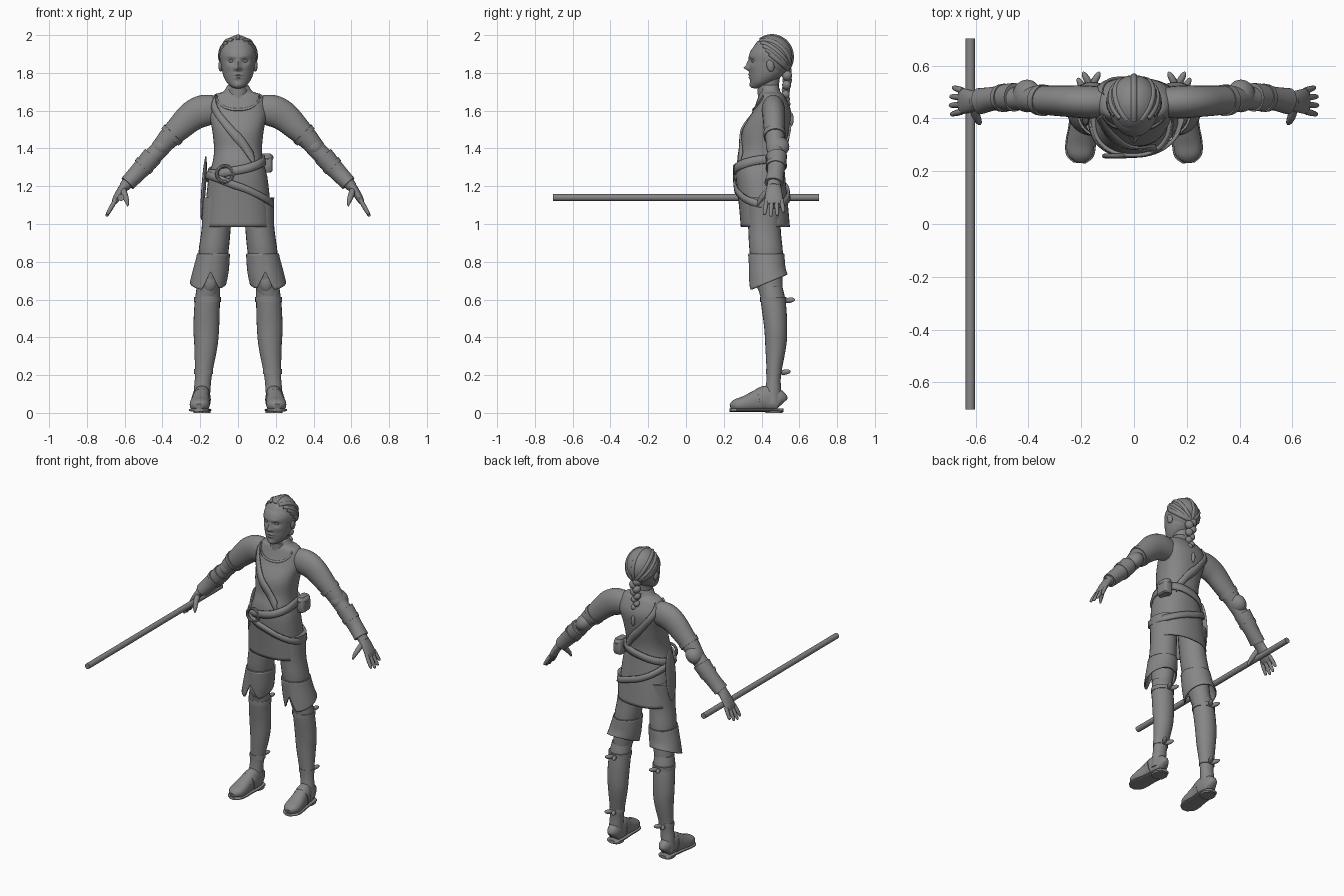
import bpy, bmesh, math
from mathutils import Vector, Matrix, Euler

if "Cube" in bpy.data.objects:
    bpy.data.objects.remove(bpy.data.objects["Cube"], do_unlink=True)

X, Y, Z = Vector((1, 0, 0)), Vector((0, 1, 0)), Vector((0, 0, 1))
GREY = (0.24, 0.24, 0.24, 1)
mat = bpy.data.materials.new("plain grey")
mat.use_nodes = True
mat.diffuse_color = GREY
mat.node_tree.nodes["Principled BSDF"].inputs["Base Color"].default_value = GREY


def finish(name, bm, mirror=False, thick=0, offset=0, angle=40):
    bmesh.ops.recalc_face_normals(bm, faces=bm.faces[:])
    me = bpy.data.meshes.new(name)
    bm.to_mesh(me)
    bm.free()
    me.materials.append(mat)
    me.shade_smooth()
    me.set_sharp_from_angle(angle=math.radians(angle))
    ob = bpy.data.objects.new(name, me)
    bpy.context.collection.objects.link(ob)
    if thick:
        mod = ob.modifiers.new("thickness", "SOLIDIFY")
        mod.thickness, mod.offset = thick, offset
    if mirror:
        ob.modifiers.new("mirror", "MIRROR")
    return ob


def dense(rings, k):
    """Smoothly interpolate a list of (x, y, z, a, b) rings."""
    out = []
    for i in range(len(rings) - 1):
        p = [rings[max(i - 1, 0)], rings[i], rings[i + 1], rings[min(i + 2, len(rings) - 1)]]
        for j in range(k):
            t = j / k
            out.append([0.5 * (2 * b + (c - a) * t + (2 * a - 5 * b + 4 * c - d) * t * t
                               + (3 * b - a - 3 * c + d) * t ** 3) for a, b, c, d in zip(*p)])
    return out + [list(rings[-1])]


def sup(v, p):
    return math.copysign(abs(v) ** (2 / p), v)


def loft(name, rings, ref=Y, n=24, k=4, p=2, caps=True, flat=False, edit=None, **kw):
    rows = dense(rings, k)
    bm = bmesh.new()
    grid = []
    for i, r in enumerate(rows):
        c = Vector(r[:3])
        t = Z if flat else (Vector(rows[min(i + 1, len(rows) - 1)][:3])
                            - Vector(rows[max(i - 1, 0)][:3])).normalized()
        u = ref.cross(t).normalized()
        v = t.cross(u)
        angs = [2 * math.pi * j / n for j in range(n)]
        grid.append([bm.verts.new(c + u * r[3] * sup(math.cos(a), p) + v * r[4] * sup(math.sin(a), p))
                     for a in angs])
    for r0, r1 in zip(grid, grid[1:]):
        for j in range(n):
            bm.faces.new((r0[j], r0[(j + 1) % n], r1[(j + 1) % n], r1[j]))
    if caps:
        bm.faces.new(grid[0])
        bm.faces.new(grid[-1])
    if edit:
        for vert in bm.verts:
            edit(vert.co)
    return finish(name, bm, **kw)


def ball(name, c, r, rot=(0, 0, 0), cut=None, **kw):
    bm = bmesh.new()
    m = Matrix.Translation(c) @ Euler(rot).to_matrix().to_4x4() @ Matrix.Diagonal((*r, 1))
    bmesh.ops.create_uvsphere(bm, u_segments=24, v_segments=16, radius=1, matrix=m)
    if cut:
        bmesh.ops.bisect_plane(bm, geom=bm.verts[:] + bm.edges[:] + bm.faces[:],
                               plane_co=cut[0], plane_no=cut[1], clear_inner=True)
    return finish(name, bm, **kw)


# Tunic: one shell from collar to hem, given as height, front, back, half width
body = [(1.735, .40, .49, .055), (1.70, .395, .50, .08), (1.68, .385, .52, .13), (1.60, .355, .555, .155),
        (1.50, .30, .545, .137), (1.40, .29, .525, .127), (1.33, .27, .52, .134), (1.25, .265, .525, .155),
        (1.10, .28, .54, .172), (.985, .29, .55, .18)]
body = [(0, (f + b) / 2, z, w, (b - f) / 2) for z, f, b, w in body]
loft("tunic", body, n=40, p=2.3, caps=False, flat=True, thick=.008, offset=-1)
body_rows = dense(body, 4)


def on_body(deg, z, off=.006):
    a = math.radians(deg)
    for r0, r1 in zip(body_rows, body_rows[1:]):
        if r1[2] <= z <= r0[2]:
            t = (z - r0[2]) / (r1[2] - r0[2])
            _, cy, _, rx, ry = [p + (q - p) * t for p, q in zip(r0, r1)]
            return Vector(((rx + off) * sup(math.cos(a), 2.3), cy + (ry + off) * sup(math.sin(a), 2.3), z))


def ribbon(name, path, height, thick=.014, off=.006):
    """Band lying on the tunic along (angle, height) points."""
    bm = bmesh.new()
    rows = [[bm.verts.new(on_body(a, z + s * height / 2, off)) for s in (-1, 0, 1)] for a, z in path]
    for r0, r1 in zip(rows, rows[1:]):
        for j in (0, 1):
            bm.faces.new((r0[j], r1[j], r1[j + 1], r0[j + 1]))
    bmesh.ops.remove_doubles(bm, verts=bm.verts[:], dist=1e-5)
    finish(name, bm, thick=thick)


# Belts, sash, neckline
turn = range(0, 361, 6)
rad = math.radians
ribbon("waist_belt", [(a, 1.305 + .035 * math.cos(rad(a)) + .02 * math.sin(rad(a))) for a in turn], .045)
ribbon("hip_belt", [(a, 1.18 - .075 * math.cos(rad(a)) - .02 * math.sin(rad(a))) for a in turn], .04, off=.01)
steps = [i / 20 for i in range(21)]
ribbon("sash_front", [(-150 + 95 * t, 1.65 - .31 * t) for t in steps], .07, .01)
ribbon("sash_back", [(150 - 95 * t, 1.65 - .31 * t) for t in steps], .07, .01)
ribbon("neckline", [(-145 + 110 * t, 1.605 + .28 * (t - .5) ** 2) for t in steps], .012, .008, .002)
ring = [(-.07 + .042 * math.cos(rad(a)), .258, 1.265 + .042 * math.sin(rad(a)), .009, .009) for a in turn]
loft("buckle_ring", ring, n=8, k=1)
loft("pouch", [(.148, .47, 1.275, .02, .035), (.152, .47, 1.28, .03, .045), (.152, .47, 1.35, .03, .045),
               (.15, .47, 1.372, .022, .038)], p=4, k=2, flat=True)
ball("pouch_flap", (.154, .47, 1.352), (.034, .05, .022))
ball("hip_flap", (-.182, .42, 1.19), (.012, .05, .17), (0, .07, 0))

# Neck and head, with the features pushed in or out of the face
loft("neck", [(0, .44, 1.62, .06, .06), (0, .435, 1.70, .05, .055), (0, .44, 1.80, .05, .06)], flat=True)
loft("collar", [(0, .438, z, .056, .06) for z in (1.685, 1.715)], k=1, flat=True)
PUSH = [(.037, 1.862, .02, .014, .012), (.0, 1.826, .013, .012, -.026), (.0, 1.848, .01, .018, -.012),
        (.014, 1.822, .009, .009, -.007), (.03, 1.886, .025, .009, -.004), (.0, 1.79, .024, .007, -.008),
        (.0, 1.775, .018, .007, -.007), (.0, 1.782, .022, .003, .004), (.0, 1.737, .022, .014, -.007),
        (.05, 1.83, .018, .016, -.003)]


def face(co):
    if co.y < .43:
        co.y += sum(d * math.exp(-((abs(co.x) - x) / w) ** 2 - ((co.z - z) / h) ** 2) for x, z, w, h, d in PUSH)


loft("head", [(0, .372, 1.718, .012, .012), (0, .378, 1.724, .03, .032), (0, .397, 1.745, .056, .055),
              (0, .418, 1.775, .074, .08), (0, .432, 1.81, .084, .097), (0, .437, 1.86, .09, .104),
              (0, .442, 1.905, .092, .105), (0, .452, 1.945, .08, .088), (0, .46, 1.975, .05, .055),
              (0, .46, 1.985, .01, .01)], n=72, k=8, flat=True, edit=face)
ball("eye", (.036, .357, 1.862), (.014, .011, .008), mirror=True)
ball("ear", (.092, .447, 1.838), (.012, .02, .032), (.2, 0, 0), mirror=True)

# Hair: cap, combed strands and a plait
hair_c, hair_r = Vector((0, .455, 1.885)), Vector((.099, .11, .114))
ball("hair_cap", hair_c, hair_r, cut=((0, .35, 1.93), (0, 1, .75)))
knot = Vector((0, .78, -.62)).normalized()
for i in range(-5, 6):
    a = rad(i * 16)
    start = Vector((math.sin(a), -.6 * math.cos(a), .8 * math.cos(a))).normalized()
    pts = [start.slerp(knot, t / 10) * .94 for t in range(11)]
    loft("hair_strand", [(*(hair_c + d * hair_r), .013, .013) for d in pts], ref=X, n=10, k=2)
for i in range(10):
    s = 1 - i * .05
    side = 1 if i % 2 else -1
    ball("plait_lobe", (side * .013 * s, .532 + .004 * math.sin(i), 1.81 - i * .025),
         (.027 * s, .028 * s, .03 * s), (0, side * .6, 0))
ball("plait_tip", (0, .558, 1.555), (.012, .012, .035))

# Arms
def arm(name, pts, **kw):
    loft(name, [(x, y, z, a, b) for x, y, z, a, b in pts], mirror=True, **kw)


arm("arm", [(.09, .46, 1.60, .07, .055), (.17, .462, 1.602, .083, .062), (.24, .465, 1.573, .08, .06),
            (.32, .468, 1.50, .066, .056), (.38, .472, 1.44, .054, .05), (.42, .475, 1.39, .048, .045),
            (.48, .475, 1.33, .047, .043), (.54, .47, 1.265, .04, .04), (.605, .465, 1.195, .028, .034)])
arm("upper_arm_band", [(.34, .468, 1.48, .067, .06), (.36, .47, 1.46, .064, .058)], k=1)
ball("elbow_pad", (.405, .485, 1.41), (.062, .062, .05), (0, rad(48), 0), mirror=True)
arm("bracer", [(.45, .48, 1.363, .054, .054), (.475, .48, 1.333, .053, .052), (.53, .475, 1.273, .047, .045),
               (.585, .465, 1.215, .042, .05)], k=3)
arm("bracer_strap", [(.49, .478, 1.317, .056, .054), (.505, .477, 1.3, .054, .052)], k=1)

# Hands
arm("palm", [(.59, .465, 1.215, .026, .034), (.622, .465, 1.172, .022, .043), (.648, .465, 1.128, .018, .048),
             (.66, .465, 1.106, .01, .044)], n=20)
for i in range(4):
    y, reach = .427 + i * .026, (.9, 1, .95, .75)[i]
    arm("finger", [(.648 + .05 * t * reach, y + (i - 1.5) * .008 * t, 1.128 - .088 * t * reach, r, r)
                   for t, r in ((0, .011), (.4, .012), (.8, .01), (.96, .007), (1, .002))], n=10, k=2)
arm("thumb", [(.608, .445, 1.185, .016, .016), (.598, .41, 1.15, .016, .016), (.588, .388, 1.12, .012, .012),
              (.583, .378, 1.095, .004, .004)], n=10)

# Legs and boots
def leg(name, pts, **kw):
    loft(name, [(x, y, z, a, b) for z, x, y, a, b in pts], flat=True, mirror=True, **kw)


leg("thigh", [(1.14, .11, .415, .082, .095), (.985, .115, .415, .077, .086), (.85, .13, .425, .079, .088),
              (.75, .138, .435, .066, .075), (.62, .16, .452, .056, .06)])
leg("boot_shaft", [(.67, .156, .45, .062, .06), (.58, .163, .463, .067, .066), (.45, .168, .475, .068, .061),
                   (.35, .17, .475, .061, .055), (.2, .183, .465, .045, .038), (.12, .19, .462, .044, .042),
                   (.05, .194, .46, .044, .046)])


def cuff_edge(co):
    t = (.84 - co.z) / .19
    notch = max(0, 1 - abs(co.x - .145) / .045) if co.y < .43 else 0
    co.z += t * ((co.y - .34) * .42 + .1 * notch)


leg("knee_cuff", [(.84, .13, .425, .083, .092), (.79, .136, .427, .087, .092), (.72, .146, .43, .092, .093),
                  (.65, .158, .436, .093, .098)], n=48, caps=False, edit=cuff_edge, thick=.008, offset=0)
leg("thigh_strap", [(z, .13, .425, .086, .095) for z in (.845, .82)], k=1)
ball("knee_pad", (.15, .405, .7), (.042, .035, .065), mirror=True)
for z, x, y, a, b in ((.6, .162, .462, .071, .069), (.22, .182, .466, .05, .042)):
    leg("boot_strap", [(z + .013, x, y, a, b), (z - .013, x, y, a, b)], k=1)
    for s in (-1, 1):
        ball("strap_knot", (x + s * .016, y + b + .016, z - .004), (.013, .034, .014), (.15, 0, -s * .5), mirror=True)

# Feet
foot = [(.19, .512, .05, .018, .03), (.19, .495, .062, .038, .056), (.191, .43, .075, .045, .07),
        (.197, .37, .062, .047, .056), (.202, .31, .047, .053, .042), (.205, .262, .04, .047, .032),
        (.207, .235, .034, .018, .014)]


def flatten(co):
    co.z = max(co.z, .018)


loft("foot", foot, ref=Z, p=2.3, edit=flatten, mirror=True)
loft("sole", [(x, y + (.004 if y > .4 else -.004), .015, a + .005, .009) for x, y, z, a, b in foot],
     ref=Z, p=3, mirror=True)
leg("boot_heel", [(.02, .19, .466, .046, .046), (0, .19, .466, .045, .044)], k=1, p=2.6)
loft("instep_strap", [(.1935, .415, .072, .05, .07), (.196, .385, .066, .051, .063)], ref=Z, k=1,
     edit=flatten, mirror=True)

# Staff
loft("staff", [(-.62, y, 1.14, .018, .018) for y in (.703, -.703)], ref=Z, n=20, k=1)
